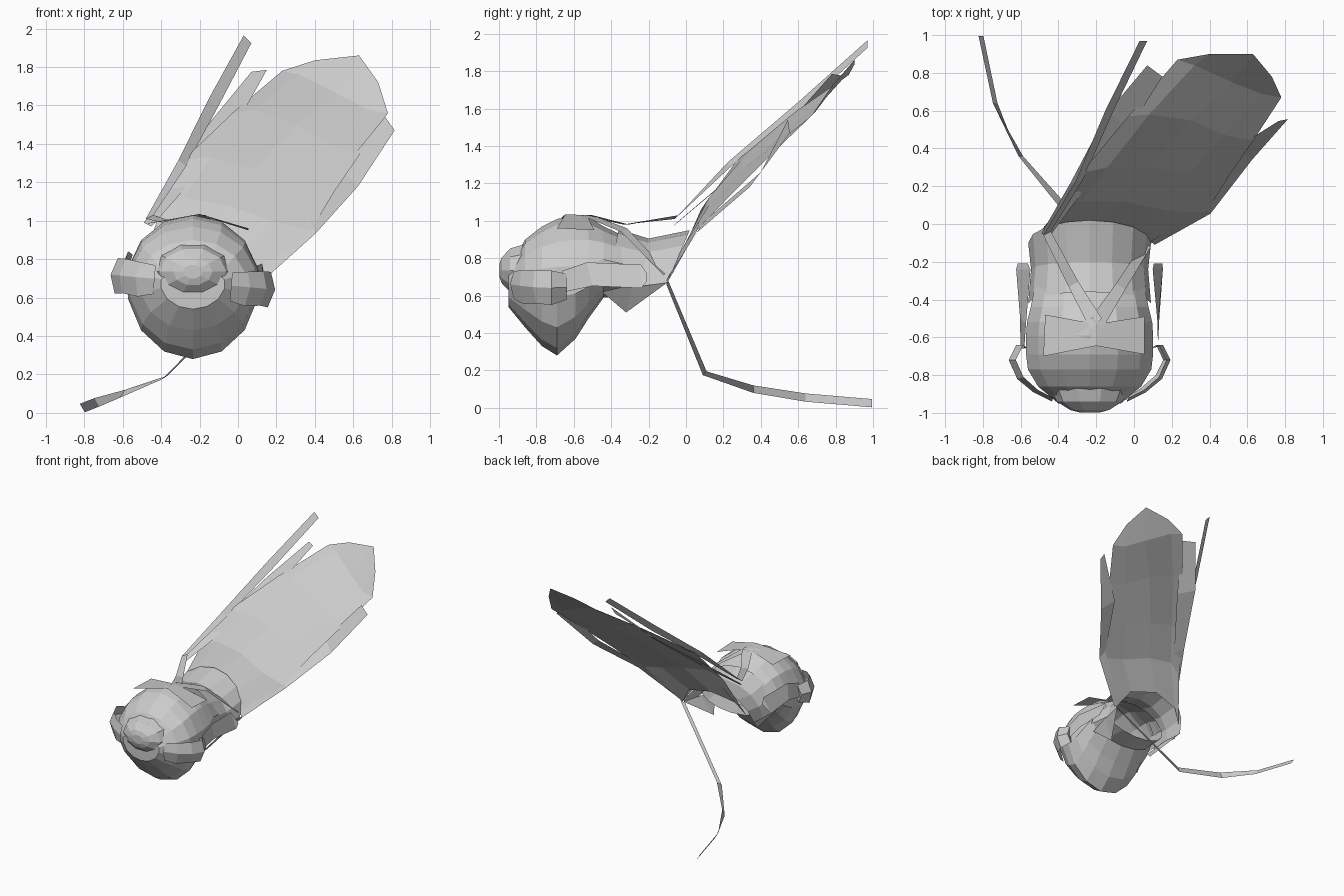
import bpy
from math import sin, cos, pi

CX = -0.235  # centre line of the head


def make(name, verts, faces):
    me = bpy.data.meshes.new(name)
    me.from_pydata(verts, [], faces)
    me.validate()
    ob = bpy.data.objects.new(name, me)
    bpy.context.collection.objects.link(ob)
    return ob


def sheet(name, rows):
    """Quad strip surface through equally long rows of points."""
    n = len(rows[0])
    verts = [p for r in rows for p in r]
    faces = [(i * n + j, i * n + j + 1, (i + 1) * n + j + 1, (i + 1) * n + j)
             for i in range(len(rows) - 1) for j in range(n - 1)]
    return make(name, verts, faces)


def ribbon(name, path):
    """Flat ribbon: each entry is a centre point plus a half-width vector."""
    rows = [[(x - a, y - b, z - c), (x + a, y + b, z + c)] for x, y, z, a, b, c in path]
    return sheet(name, rows)


# Head: elliptical rings from the brow back to the nape (y, low z, high z, half width)
rings = [(-0.95, .54, .74, .17), (-0.86, .43, .90, .28),
         (-0.77, .33, .97, .335), (-0.69, .28, 1.01, .345), (-0.59, .37, 1.03, .345),
         (-0.52, .48, 1.02, .34), (-0.44, .59, .97, .32), (-0.27, .60, .89, .285)]
N = 14
verts, faces = [], []
for y, lo, hi, w in rings:
    zw = max(lo + .4 * (hi - lo), min(.68, hi - .05))  # height of the widest point
    for k in range(N):
        a = 2 * pi * (k + .5) / N
        s = sin(a)
        verts.append((CX + w * cos(a), y, zw + s * ((hi - zw) if s > 0 else (zw - lo))))
for i in range(len(rings) - 1):
    for k in range(N):
        m = (k + 1) % N
        faces.append((i * N + k, i * N + m, (i + 1) * N + m, (i + 1) * N + k))
faces.append(tuple(range(N)))
make("head", verts, faces)

# Faceted dome plate on the forehead, in front of the head only
rows = []
for y, r in [(-.87, 1), (-.94, .85), (-.985, .5), (-.998, .25)]:
    rows.append([(CX + .205 * r * cos(a), y, .735 + .145 * r * sin(a))
                 for a in [2 * pi * k / 10 for k in range(11)]])
sheet("forehead_plate", rows)
make("forehead_plate_tip", rows[-1][:-1], [tuple(range(10))])

# Cloth arching from the crown to the neck, flared at its back edge
rows = []
for yt, ys, zt, zs, w in [(-.36, -.42, .955, .66, .325),
                          (-.2, -.24, .905, .65, .31), (.02, -.1, .95, .67, .325)]:
    rows.append([(CX + w * cos(a), ys + (yt - ys) * sin(a), zs + (zt - zs) * sin(a))
                 for a in [pi * k / 8 for k in range(9)]])
sheet("neck_cloth", rows)

# Brow flap on the crown
sheet("crown_flap", [
    [(-.48, -.70, .985), (-.2, -.645, 1.035), (.055, -.69, .96)],
    [(-.47, -.48, .985), (-.2, -.53, 1.03), (.055, -.49, .95)]])

# Mirrored side parts, rolled slightly with the head: eye pieces, side bars, nape points
ROLL = .09
for side, s in (("left", -1), ("right", 1)):
    def P(x, y, z, roll=ROLL):
        dx, dz = s * x, z - .68
        return (CX + dx * cos(roll) + dz * sin(roll), y,
                .68 - dx * sin(roll) + dz * cos(roll))

    sheet(side + "_eye_piece", [
        [P(.2, -.92, .75), P(.2, -.94, .68), P(.2, -.92, .60)],
        [P(.28, -.88, .76), P(.3, -.89, .68), P(.28, -.87, .58)],
        [P(.36, -.81, .77), P(.385, -.82, .68), P(.36, -.8, .59)],
        [P(.4, -.72, .77), P(.43, -.72, .68), P(.4, -.72, .585)],
        [P(.36, -.64, .75), P(.39, -.64, .68), P(.36, -.64, .61)],
        [P(.33, -.66, .73), P(.33, -.66, .68), P(.33, -.66, .63)]])
    sheet(side + "_side_bar", [
        [P(.355, -.66, .765), P(.365, -.66, .65)],
        [P(.35, -.53, .81), P(.37, -.5, .685)],
        [P(.325, -.24, .795), P(.39, -.24, .675)],
        [P(.335, -.21, .75), P(.385, -.21, .71)]])
    make(side + "_nape_point",
         [P(.28, -.45, .62, 0), P(.2, -.32, .51, 0), P(.325, -.1, .67, 0),
          P(.3, -.28, .66, 0)],
         [(0, 1, 3), (1, 2, 3)])

# Wide tail sweeping up and back, shallow arch in section
sheet("wide_tail", [
    [(-.52, -.07, .72), (-.45, -.03, .83), (-.23, .0, .88), (.0, -.04, .82), (.1, -.1, .67)],
    [(-.4, .08, 1.06), (-.28, .12, 1.12), (-.06, .12, 1.08), (.18, .07, 1.0), (.38, .06, .95)],
    [(-.28, .27, 1.32), (-.14, .3, 1.33), (.08, .3, 1.27), (.3, .27, 1.2), (.5, .25, 1.15)],
    [(-.03, .57, 1.56), (.08, .58, 1.58), (.3, .55, 1.5), (.48, .47, 1.4), (.63, .44, 1.34)],
    [(.23, .87, 1.78), (.32, .84, 1.76), (.52, .75, 1.66), (.67, .69, 1.58), (.78, .67, 1.56)],
    [(.23, .87, 1.78), (.4, .9, 1.835), (.63, .9, 1.86), (.73, .78, 1.72), (.78, .67, 1.56)]])

# Narrow tails
ribbon("upper_left_strip", [
    (-.2, -.53, 1.03, .03, .03, 0), (-.32, -.32, .98, .025, .015, 0),
    (-.46, -.05, 1.02, .02, .01, .01), (-.29, .23, 1.30, .02, .005, -.015),
    (-.13, .6, 1.61, .022, .0, -.025), (.05, .97, 1.945, .02, 0, -.02)])
ribbon("inner_left_strip", [
    (-.47, -.06, .98, .02, -.01, -.01), (-.3, .2, 1.2, .035, -.02, -.02),
    (-.08, .55, 1.5, .06, -.04, -.02), (.11, .81, 1.78, .04, -.03, .005)])
ribbon("crown_right_strip", [
    (-.2, -.53, 1.03, .03, -.03, 0), (-.07, -.33, .95, .025, -.015, -.01),
    (.07, -.11, .72, .02, -.01, -.01)])
ribbon("right_strip", [
    (.1, -.1, .69, .01, -.01, -.02), (.39, .075, .965, .015, -.02, -.03),
    (.58, .37, 1.22, .045, -.03, -.04), (.79, .55, 1.505, .025, .005, -.035)])
ribbon("lower_tail", [
    (.1, -.1, .67, .02, .005, .01), (-.38, .1, .185, .015, .01, .01),
    (-.6, .36, .1, .012, .0, .02), (-.735, .64, .055, -.012, 0, .022),
    (-.81, .995, .025, -.013, 0, .022)])
